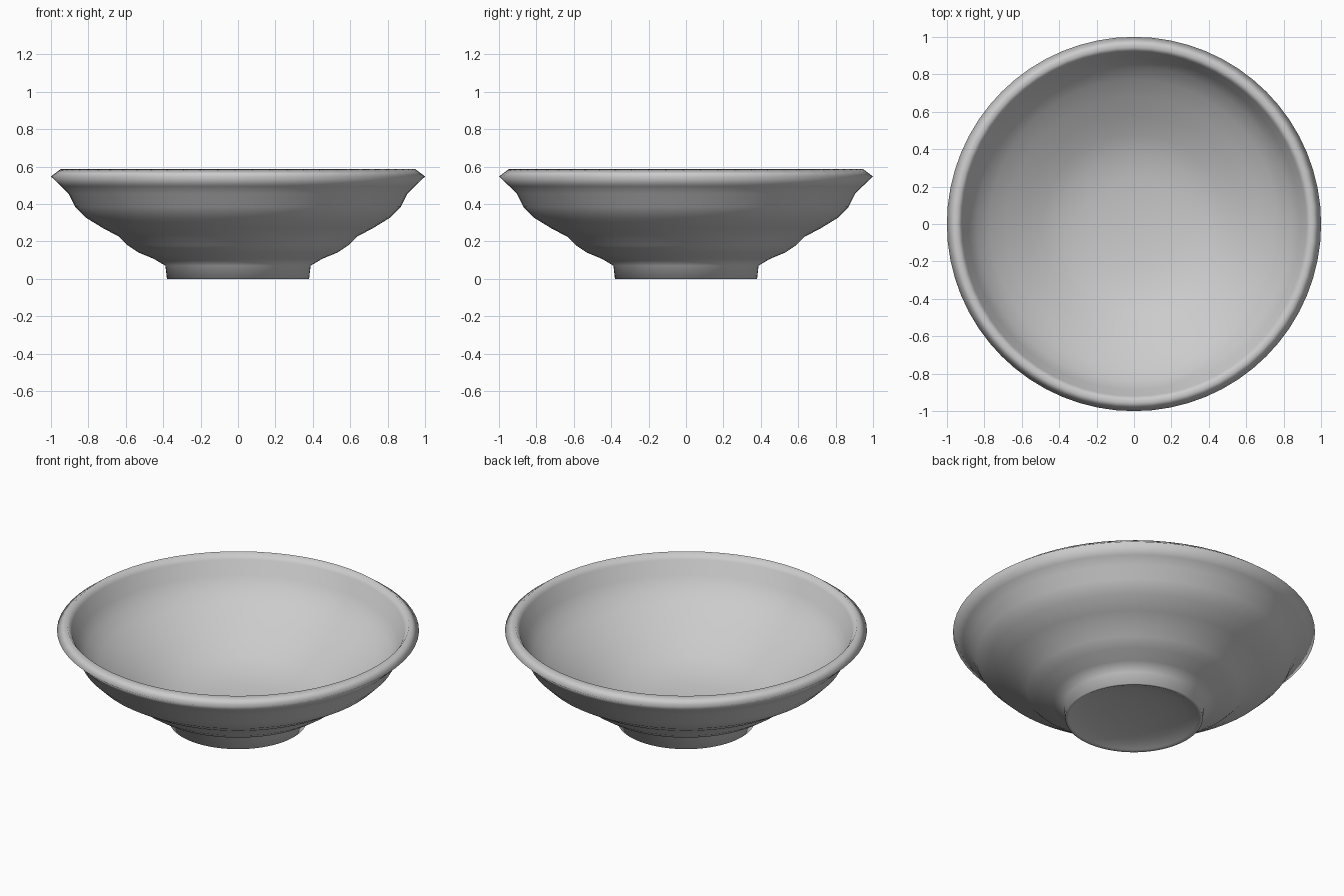
import bpy, bmesh, math
from mathutils import Vector

cube = bpy.data.objects.get("Cube")
if cube:
    bpy.data.objects.remove(cube, do_unlink=True)

SEGMENTS = 64

# Single glaze colour
glaze = bpy.data.materials.new("grey_glaze")
glaze.use_nodes = True
colour = (0.6, 0.6, 0.6, 1)
glaze.diffuse_color = colour
glaze.node_tree.nodes["Principled BSDF"].inputs["Base Color"].default_value = colour


def lathe(name, profile, material):
    """Revolve a (radius, height) profile about z into a smooth object."""
    bm = bmesh.new()
    verts = [bm.verts.new((r, 0, z)) for r, z in profile]
    edges = [bm.edges.new(pair) for pair in zip(verts, verts[1:])]
    bmesh.ops.spin(bm, geom=verts + edges, cent=Vector(), axis=(0, 0, 1),
                   angle=math.tau, steps=SEGMENTS, use_merge=True)
    bmesh.ops.remove_doubles(bm, verts=bm.verts, dist=0.0005)
    bmesh.ops.recalc_face_normals(bm, faces=bm.faces)
    for face in bm.faces:
        face.smooth = True
    mesh = bpy.data.meshes.new(name)
    bm.to_mesh(mesh)
    bm.free()
    mesh.materials.append(material)
    obj = bpy.data.objects.new(name, mesh)
    bpy.context.collection.objects.link(obj)
    return obj


# Gently domed underside and foot ring
foot = [(0, 0.045), (0.15, 0.04), (0.28, 0.025), (0.355, 0.005), (0.365, 0),
        (0.38, 0), (0.388, 0.07)]

# Stepped outer wall
outer = [(0.45, 0.107), (0.53, 0.14), (0.59, 0.18), (0.635, 0.225), (0.72, 0.27),
         (0.81, 0.325), (0.87, 0.385), (0.905, 0.455), (0.945, 0.495)]

# Bevelled lip
lip = [(1.0, 0.547), (0.945, 0.588), (0.92, 0.55)]

# Deep smooth hollow
inner = [(0.885, 0.47), (0.84, 0.405), (0.77, 0.345), (0.68, 0.285), (0.58, 0.225),
         (0.48, 0.17), (0.38, 0.13), (0.25, 0.105), (0.12, 0.095), (0, 0.09)]

lathe("bowl", foot + outer + lip + inner, glaze)
